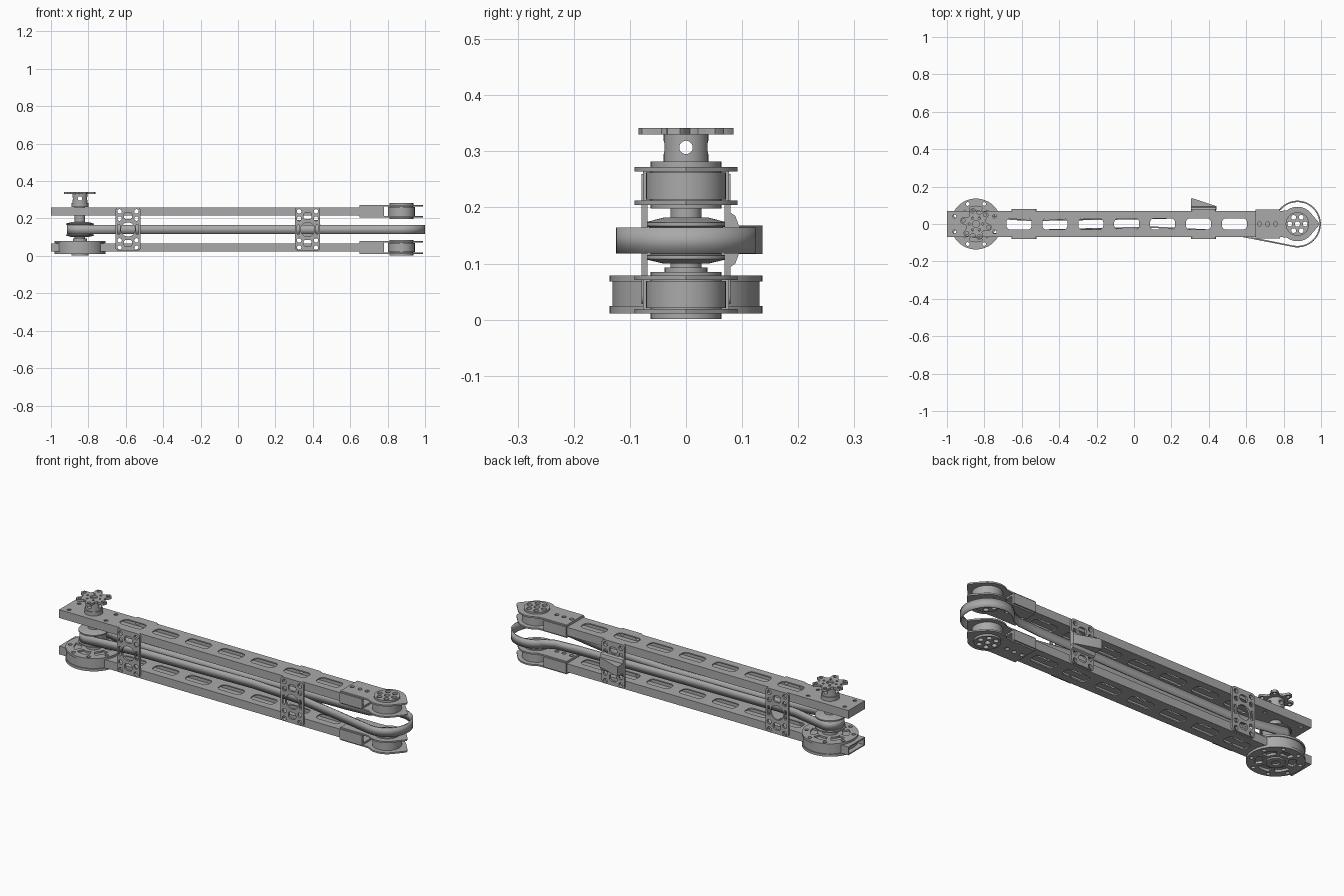
import bpy, bmesh
from math import sin, cos, pi, radians
from mathutils import Vector

if "Cube" in bpy.data.objects:
    bpy.data.objects.remove(bpy.data.objects["Cube"])

metal = bpy.data.materials.new("machined grey")
metal.use_nodes = True
GREY = (0.4, 0.4, 0.4, 1)
metal.diffuse_color = GREY
metal.node_tree.nodes["Principled BSDF"].inputs["Base Color"].default_value = GREY

PIVOT, TIP = -0.845, 0.874          # left shaft and right pulley positions in x
LOW, HIGH, MID = 0.045, 0.238, 0.141  # heights of lower tube, upper tube, belt


def finish(name, bm):
    bmesh.ops.recalc_face_normals(bm, faces=bm.faces)
    me = bpy.data.meshes.new(name)
    bm.to_mesh(me)
    bm.free()
    me.materials.append(metal)
    ob = bpy.data.objects.new(name, me)
    bpy.context.collection.objects.link(ob)
    return ob


def prism(name, outlines, lo, hi, axis="z"):
    """Extrude one or more flat outlines between lo and hi along an axis."""
    place = {"z": lambda a, b, c: (a, b, c),
             "y": lambda a, b, c: (a, c, b),
             "x": lambda a, b, c: (c, a, b)}[axis]
    bm = bmesh.new()
    for pts in outlines:
        ends = [[bm.verts.new(place(a, b, c)) for a, b in pts] for c in (lo, hi)]
        for ring in ends:
            bm.faces.new(ring)
        n = len(pts)
        for i in range(n):
            j = (i + 1) % n
            bm.faces.new((ends[0][i], ends[0][j], ends[1][j], ends[1][i]))
    return finish(name, bm)


def arc(x, y, r, a0, a1, n):
    angles = [radians(a0 + (a1 - a0) * i / n) for i in range(n + 1)]
    return [(x + r * cos(a), y + r * sin(a)) for a in angles]


def circle(x, y, r, n=20):
    return arc(x, y, r, 0, 360, n)[:-1]


def rounded(x, y, hx, hy, r):
    pts = []
    for k, (sx, sy) in enumerate([(1, 1), (-1, 1), (-1, -1), (1, -1)]):
        pts += arc(x + sx * (hx - r), y + sy * (hy - r), r, 90 * k, 90 * k + 90, 5)
    return pts


def ring_of(x, y, radius, r, count, turn=0):
    return [circle(x + radius * cos(turn + 2 * pi * i / count),
                   y + radius * sin(turn + 2 * pi * i / count), r, 14) for i in range(count)]


def box(x0, x1, y0, y1):
    return [(x0, y0), (x1, y0), (x1, y1), (x0, y1)]


def lathe(name, x, profile, n=48):
    bm = bmesh.new()
    rings = [[bm.verts.new((px, py, z)) for px, py in circle(x, 0, r, n)] for r, z in profile]
    for a, b in zip(rings, rings[1:]):
        for i in range(n):
            bm.faces.new((a[i], a[(i + 1) % n], b[(i + 1) % n], b[i]))
    bm.faces.new(rings[0])
    bm.faces.new(rings[-1])
    return finish(name, bm)


def cut(ob, outlines, lo, hi, axis="z"):
    tool = prism("cutter", outlines, lo, hi, axis)
    tool.hide_render = True
    mod = ob.modifiers.new("cut", "BOOLEAN")
    mod.operation, mod.solver, mod.object = "DIFFERENCE", "EXACT", tool
    bpy.context.view_layer.objects.active = ob
    bpy.ops.object.modifier_apply(modifier=mod.name)
    bpy.data.objects.remove(tool)


# Hollow arm tubes with lightening slots and bolt holes
PLATES = (-0.588, 0.372)
slots = [rounded(-0.615 + 0.192 * i, 0, 0.067, 0.03, 0.022) for i in range(7)]
bolts = [circle(x, y, 0.01, 12) for x in (-0.96, -0.745) for y in (-0.042, 0.042)]
for name, z, start in (("lower_tube", LOW, -1.1), ("upper_tube", HIGH, -0.992)):
    tube = prism(name, [box(-1, 0.78, -0.069, 0.069)], z - 0.022, z + 0.022)
    cut(tube, [box(start, 0.9, -0.062, 0.062)], z - 0.016, z + 0.016)
    cut(tube, slots + bolts, z - 0.1, z + 0.1)
    cross = [circle(px + dx, z, 0.012, 12) for px in PLATES for dx in (-0.045, 0.045)]
    cut(tube, cross, -0.2, 0.2, "y")

# Side plates tying the two tubes together
for px, where in zip(PLATES, ("left", "right")):
    holes = [circle(px, MID, 0.038, 28)]
    for dx in (-0.045, 0.045):
        for dz in (-0.097, -0.058, 0.058, 0.097):
            holes.append(circle(px + dx, MID + dz, 0.012, 12))
        holes.append(rounded(px + dx * 1.1, MID, 0.007, 0.025, 0.006))
    holes += [rounded(px, MID + s * 0.073, 0.022, 0.018, 0.014) for s in (-1, 1)]
    for side, y in (("front", -0.079), ("back", 0.069)):
        plate = prism(f"{side}_plate_{where}", [rounded(px, 0.144, 0.067, 0.116, 0.015)],
                      y, y + 0.01, "y")
        cut(plate, holes, -0.3, 0.3, "y")

# Wedge stop with a flared foot on the back
prism("wedge_stop", [[(0.305, 0.076), (0.305, 0.136), (0.318, 0.136), (0.44, 0.095), (0.44, 0.076)]],
      0.117, 0.168)
prism("wedge_foot", [[(0.076, 0.092), (0.088, 0.1), (0.094, 0.117),
                      (0.094, 0.168), (0.088, 0.185), (0.076, 0.193)]], 0.306, 0.439, "x")

# Fork brackets with their pulleys at the right end
teardrop = ([(0.65, 0.07), (0.65, -0.07), (0.785, -0.07)] + arc(TIP, 0, 0.092, -128, -42, 12)
            + [(0.985, -0.012), (0.99, 0), (0.985, 0.012)]
            + arc(TIP, 0, 0.092, 42, 128, 12) + [(0.785, 0.07)])
spokes = ring_of(TIP, 0, 0.041, 0.013, 6) + [circle(TIP, 0, 0.014)]
pins = [circle(x, 0, 0.011, 12) for x in (0.67, 0.715, 0.757)]
for name, z, out in (("lower", LOW, -1), ("upper", HIGH, 1)):
    body = prism(f"{name}_bracket_body", [box(0.65, 0.78, -0.077, 0.077)], z - 0.027, z + 0.027)
    cut(body, [box(0.655, 0.9, -0.0695, 0.0695)], z - 0.0225, z + 0.0225)
    cut(body, pins, z - 0.1, z + 0.1)
    for tag, dz in (("bottom", -0.034), ("top", 0.026)):
        cheek = prism(f"{name}_bracket_{tag}", [teardrop], z + dz, z + dz + 0.008)
        cut(cheek, spokes + pins, z - 0.1, z + 0.1)
    pulley = lathe(f"{name}_end_pulley", TIP, [
        (0.063, z - out * 0.04), (0.063, z - out * 0.024), (0.071, z - out * 0.024),
        (0.071, z + out * 0.024), (0.063, z + out * 0.024), (0.063, z + out * 0.044)])
    cut(pulley, spokes, z - 0.1, z + 0.1)

# Large drive wheel under the left end
wheel = lathe("drive_wheel", PIVOT, [
    (0.136, 0.011), (0.136, 0.024), (0.131, 0.024), (0.131, 0.068), (0.136, 0.068), (0.136, 0.079)], 64)
rim = ring_of(PIVOT, 0, 0.116, 0.01, 8, pi / 8)
cut(wheel, rim, 0, 0.1)
windows = []
for k in range(6):
    a = 60 * k + 8
    windows.append(arc(PIVOT, 0, 0.095, a, a + 44, 8) + arc(PIVOT, 0, 0.06, a + 44, a, 8))
cut(wheel, windows, 0, 0.024)
cut(wheel, windows, 0.07, 0.1)
hub = lathe("wheel_hub", PIVOT, [(0.045, 0.003), (0.045, 0.02)], 32)
cut(hub, [circle(PIVOT, 0, 0.02)], 0, 0.015)

# Shaft, collar, belt pulley with dished flanges
lathe("main_shaft", PIVOT, [(0.038, 0.078), (0.038, 0.093), (0.028, 0.093), (0.028, 0.262),
                            (0.045, 0.262), (0.045, 0.282), (0.03, 0.282), (0.03, 0.29)], 32)
lathe("belt_pulley", PIVOT, [(0.04, 0.1), (0.074, 0.108), (0.074, 0.114), (0.063, 0.117),
                             (0.063, 0.164), (0.074, 0.167), (0.074, 0.173), (0.04, 0.182)])

# Top hub with cross holes, and the lobed output flange
post = lathe("output_hub", PIVOT, [(0.04, 0.282), (0.04, 0.332)], 32)
cut(post, [circle(PIVOT, 0.307, 0.012)], -0.1, 0.1, "y")
cut(post, [circle(0, 0.307, 0.012)], PIVOT - 0.1, PIVOT + 0.1, "x")
lobes = []
for i in range(96):
    a = 2 * pi * i / 96
    r = 0.07 + 0.015 * max(-1, min(1, 1.6 * cos(6 * a + pi / 2)))
    lobes.append((PIVOT + r * cos(a), r * sin(a)))
flange = prism("output_flange", [lobes], 0.33, 0.342)
cut(flange, ring_of(PIVOT, 0, 0.069, 0.009, 6, -pi / 12) + [circle(PIVOT, 0, 0.018)]
    + ring_of(PIVOT, 0, 0.036, 0.006, 6), 0.3, 0.4)

# Belt running from the left pulley to the wide right loop
path = (arc(PIVOT, 0, 0.066, 260, 100, 20)
        + [(-0.66, 0.026), (-0.55, 0.02), (0, 0.028), (0.6, 0.042), (0.73, 0.052)]
        + arc(TIP, 0, 0.121, 140, -100, 40)
        + [(0.64, -0.077), (0.4, -0.033), (0.1, -0.017), (-0.6, -0.036)])
bm = bmesh.new()
strip = [[bm.verts.new((x, y, z)) for z in (0.118, 0.164)] for x, y in path]
for a, b in zip(strip, strip[1:] + strip[:1]):
    bm.faces.new((a[0], b[0], b[1], a[1]))
belt = finish("belt", bm)
solid = belt.modifiers.new("thickness", "SOLIDIFY")
solid.thickness, solid.offset = 0.008, 0

# Smooth the round parts, keep the machined edges crisp
bpy.ops.object.select_all(action="DESELECT")
for ob in bpy.context.collection.objects:
    if ob.type == "MESH" and metal.name in ob.data.materials:
        ob.select_set(True)
        bpy.context.view_layer.objects.active = ob
bpy.ops.object.shade_smooth_by_angle(angle=radians(30))
